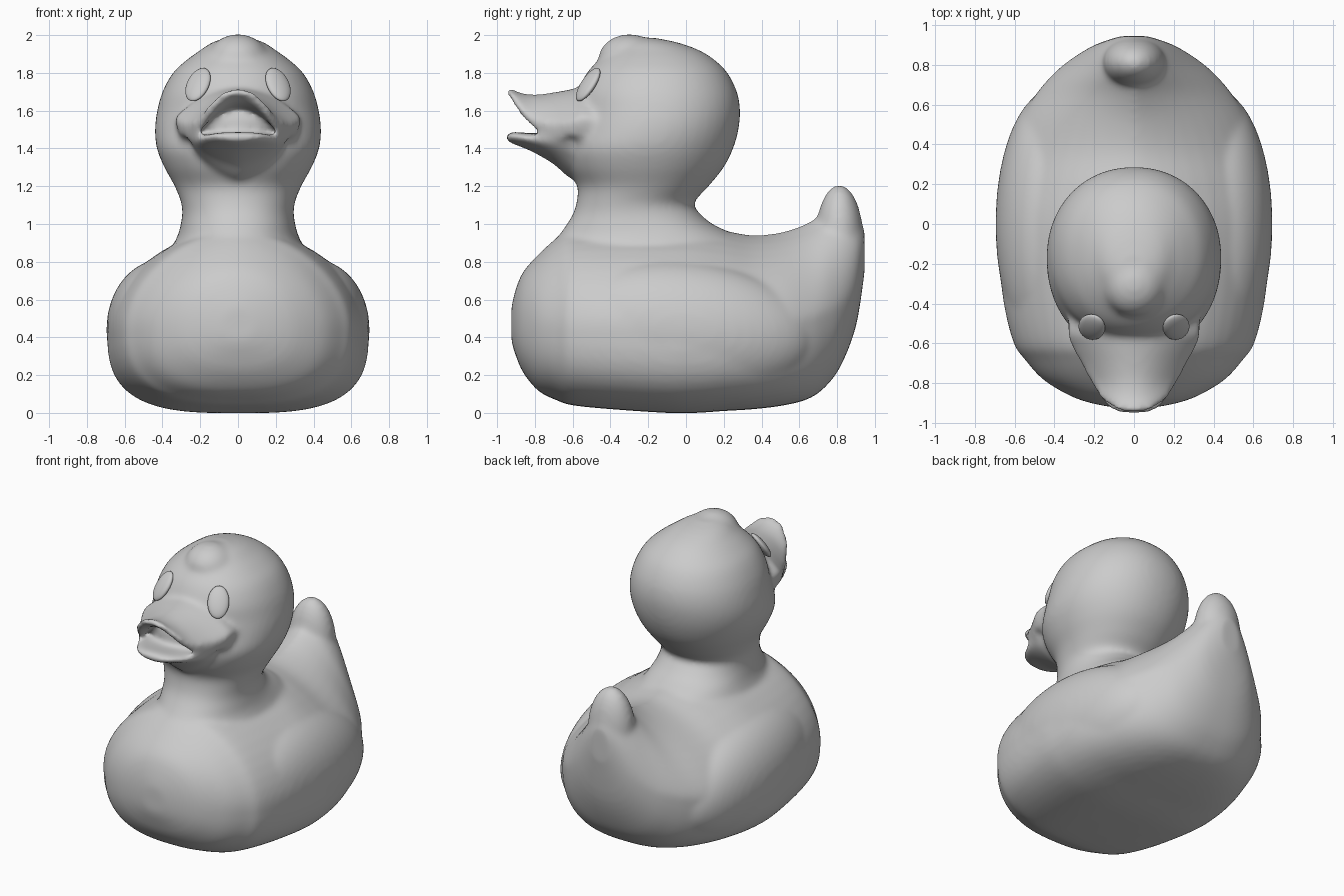
import bpy, bmesh
from math import cos, sin, pi, copysign
from mathutils import Matrix, Vector

if "Cube" in bpy.data.objects:
    bpy.data.objects.remove(bpy.data.objects["Cube"])

bm = bmesh.new()


def power(v, n):
    return copysign(abs(v) ** (2 / n), v)


def refine(rows, k=5):
    """Spline the section parameters so the skin flows between sections."""
    out = []
    for i in range(len(rows) - 1):
        quad = (rows[max(i - 1, 0)], rows[i], rows[i + 1], rows[min(i + 2, len(rows) - 1)])
        for j in range(k):
            t = j / k
            out.append([b + t / 2 * (c - a + t * (2 * a - 5 * b + 4 * c - d
                        + t * (3 * (b - c) + d - a))) for a, b, c, d in zip(*quad)])
    return out + [list(rows[-1])]


def oval(w, low, mid, high, n_low, n_high, steps=48):
    """Closed superellipse with separate upper and lower halves."""
    pts = []
    for i in range(steps):
        c, s = cos(2 * pi * i / steps), sin(2 * pi * i / steps)
        n = n_high if s >= 0 else n_low
        r = high - mid if s >= 0 else mid - low
        pts.append((w * power(c, n), mid + r * power(s, n)))
    return pts


def loft(rings):
    """Skin a list of rings and cap both ends."""
    loops = [[bm.verts.new(p) for p in ring] for ring in rings]
    faces = [bm.faces.new(loops[0]), bm.faces.new(loops[-1])]
    for a, b in zip(loops, loops[1:]):
        for i in range(len(a)):
            j = (i + 1) % len(a)
            faces.append(bm.faces.new((a[i], a[j], b[j], b[i])))
    bmesh.ops.recalc_face_normals(bm, faces=faces)


def blob(centre, radii, tilt=0):
    m = (Matrix.Translation(centre) @ Matrix.Rotation(tilt, 4, 'X')
         @ Matrix.Diagonal((*radii, 1)))
    bmesh.ops.create_uvsphere(bm, u_segments=48, v_segments=32, radius=1, matrix=m)


# Body: y, half width, bottom, widest height, top, upper roundness
body = [
    (-.925, .09, .38, .46, .56, 2), (-.90, .22, .30, .46, .66, 2),
    (-.86, .33, .21, .45, .75, 2), (-.78, .46, .115, .45, .84, 1.9),
    (-.68, .55, .065, .45, .93, 1.8), (-.60, .605, .04, .45, .97, 1.8),
    (-.40, .655, .02, .45, .98, 1.8), (-.10, .69, 0, .45, .98, 1.8),
    (.05, .69, 0, .45, .98, 1.75), (.20, .675, .01, .45, .965, 1.65),
    (.36, .635, .02, .46, .94, 1.55), (.52, .575, .04, .48, .96, 1.45),
    (.65, .495, .075, .50, 1.01, 1.35), (.74, .42, .14, .53, 1.07, 1.3),
    (.82, .33, .25, .57, 1.11, 1.3), (.90, .20, .46, .68, 1.07, 1.5),
    (.945, .07, .74, .84, .97, 2),
]
loft([[(x, y, z) for x, z in oval(w, lo, mid, hi, 3.1 - .9 * y * y, n)]
      for y, w, lo, mid, hi, n in refine(body)])

# Tail tip
blob((0, .812, .915), (.16, .127, .293))

# Neck and head: z, half width, front y, back y
head = [
    (.78, .36, -.76, .30), (.90, .335, -.70, .30), (.95, .315, -.665, .24),
    (1.0, .303, -.63, .14), (1.05, .295, -.60, .08), (1.11, .30, -.58, .042),
    (1.2, .335, -.575, .12), (1.3, .39, -.63, .20),
    (1.4, .43, -.655, .25), (1.5, .44, -.62, .278), (1.6, .428, -.59, .287),
    (1.7, .40, -.575, .27), (1.8, .345, -.525, .22), (1.87, .27, -.46, .15),
    (1.92, .20, -.40, .07), (1.96, .14, -.35, -.04), (1.985, .07, -.30, -.16),
]
loft([[(x, y, z) for x, y in oval(w, f, (f + b) / 2, b, 2.12, 2.1)]
      for z, w, f, b in refine(head)])

# Crest bump, mouth filling and folded wings
blob((0, -.30, 1.87), (.16, .165, .135))
blob((0, -.60, 1.53), (.25, .16, .12))
for side in (-1, 1):
    blob((side * .41, .0, .44), (.287, .68, .365), -.1)
    # Cheek behind the corner of the mouth
    blob((side * .20, -.52, 1.50), (.12, .12, .09))

# Upper beak, an arched sheet: y, half width, crown height, side droop, thickness
upper = [
    (-.42, .33, 1.68, .14, .07), (-.54, .338, 1.72, .155, .085),
    (-.60, .322, 1.715, .17, .09), (-.70, .268, 1.697, .165, .08),
    (-.80, .215, 1.685, .135, .06), (-.88, .165, 1.695, .075, .05),
    (-.925, .105, 1.718, .03, .04), (-.946, .05, 1.71, .01, .025),
]
span = [i / 8 for i in range(-8, 9)]
loft([[(w * u, y, z - d * u * u) for u in span]
      + [(.93 * w * u, y, z - d * u * u - t) for u in reversed(span)]
      for y, w, z, d, t in refine(upper)])

# Lower beak: y, half width, bottom, top
lower = [
    (-.955, .06, 1.445, 1.475), (-.92, .135, 1.425, 1.488),
    (-.82, .205, 1.385, 1.48), (-.70, .245, 1.315, 1.475),
    (-.60, .25, 1.235, 1.475), (-.42, .24, 1.2, 1.47),
]
loft([[(x, y, z) for x, z in oval(w, lo, hi - .03, hi, 1.5, 3)]
      for y, w, lo, hi in refine(lower)])

# Fuse everything into one smooth moulded skin
mesh = bpy.data.meshes.new("duck_body")
bm.to_mesh(mesh)
bm.free()
duck = bpy.data.objects.new("duck_body", mesh)
bpy.context.collection.objects.link(duck)
fuse = duck.modifiers.new("fuse", 'REMESH')
fuse.mode = 'VOXEL'
fuse.voxel_size = .016
fuse.use_smooth_shade = True
relax = duck.modifiers.new("relax", 'SMOOTH')
relax.factor = .5
relax.iterations = 16

# Eyes: flattened discs on the face
for side, label in ((-1, "right"), (1, "left")):
    bpy.ops.mesh.primitive_uv_sphere_add(segments=32, ring_count=16, radius=1)
    eye = bpy.context.object
    eye.name = label + "_eye"
    normal = Vector((side * .42, -.74, .58))
    eye.rotation_euler = normal.to_track_quat('Z', 'Y').to_euler()
    eye.location = (side * .212, -.518, 1.738)
    eye.scale = (.068, .105, .028)
    bpy.ops.object.shade_smooth()
